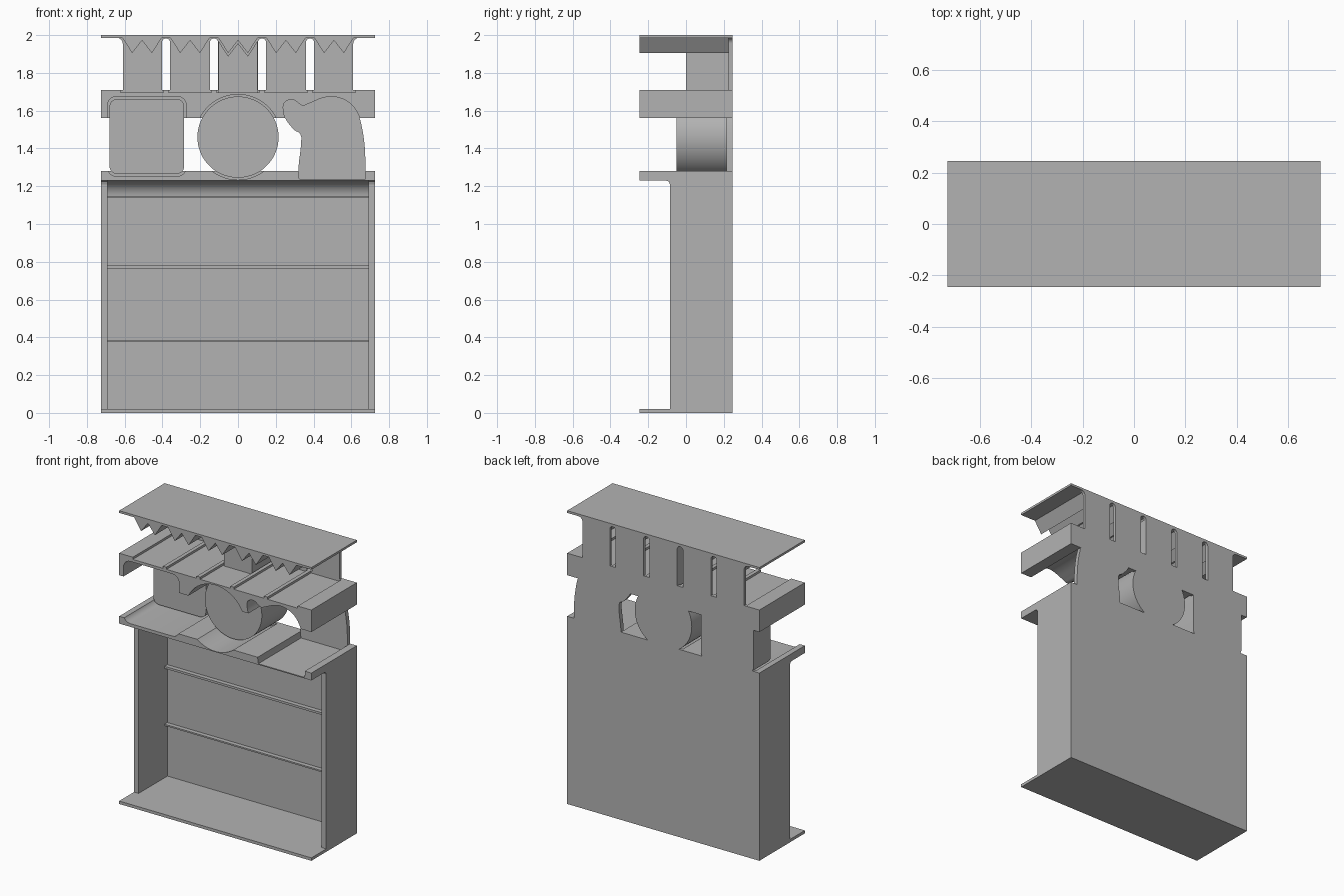
import bpy, bmesh, math
from mathutils import Vector

cube = bpy.data.objects.get("Cube")
if cube:
    bpy.data.objects.remove(cube, do_unlink=True)

grey = bpy.data.materials.new("light_grey")
grey.use_nodes = True
colour = (0.45, 0.45, 0.45, 1)
grey.diffuse_color = colour
grey.node_tree.nodes["Principled BSDF"].inputs["Base Color"].default_value = colour

FRONT, BACK, INNER = -0.245, 0.245, 0.225
HALF = 0.725


def prism(name, outline, start, end, axis="y"):
    """Extrude a closed outline: (x, z) along y, or (y, z) along x."""
    place = (lambda p, t: (p[0], t, p[1])) if axis == "y" else (lambda p, t: (t, p[0], p[1]))
    bm = bmesh.new()
    face = bm.faces.new([bm.verts.new(place(p, start)) for p in outline])
    step = Vector(place((0, 0), end - start))
    new = bmesh.ops.extrude_face_region(bm, geom=[face])["geom"]
    bmesh.ops.translate(bm, vec=step, verts=[v for v in new if isinstance(v, bmesh.types.BMVert)])
    bmesh.ops.recalc_face_normals(bm, faces=bm.faces)
    mesh = bpy.data.meshes.new(name)
    bm.to_mesh(mesh)
    bm.free()
    mesh.materials.append(grey)
    obj = bpy.data.objects.new(name, mesh)
    bpy.context.collection.objects.link(obj)
    return obj


def rect(x0, x1, z0, z1):
    return [(x0, z0), (x1, z0), (x1, z1), (x0, z1)]


def arc(cx, cz, r, a0, a1, n):
    angles = [math.radians(a0 + (a1 - a0) * i / n) for i in range(n + 1)]
    return [(cx + r * math.cos(a), cz + r * math.sin(a)) for a in angles]


def rounded(x0, x1, z0, z1, r):
    return (arc(x0 + r, z0 + r, r, 180, 270, 6) + arc(x1 - r, z0 + r, r, 270, 360, 6)
            + arc(x1 - r, z1 - r, r, 0, 90, 6) + arc(x0 + r, z1 - r, r, 90, 180, 6))


def spline(points, n=4):
    """Smooth open curve through the points."""
    p = [Vector(q) for q in points]
    p = [p[0]] + p + [p[-1]]
    out = []
    for a, b, c, d in zip(p, p[1:], p[2:], p[3:]):
        for i in range(n):
            t = i / n
            out.append(b + ((c - a) * t + (2 * a - 5 * b + 4 * c - d) * t * t
                            + (3 * b - a - 3 * c + d) * t ** 3) / 2)
    return out + [p[-1]]


def carve(obj, outlines, start, end):
    for outline in outlines:
        cutter = prism("cutter", outline, start, end)
        cutter.hide_render = True
        mod = obj.modifiers.new("cut", "BOOLEAN")
        mod.operation, mod.solver, mod.object = "DIFFERENCE", "EXACT", cutter
        bpy.context.view_layer.objects.active = obj
        bpy.ops.object.modifier_apply(modifier=mod.name)
        bpy.data.objects.remove(cutter, do_unlink=True)


def smooth(obj):
    bpy.ops.object.select_all(action="DESELECT")
    obj.select_set(True)
    bpy.context.view_layer.objects.active = obj
    bpy.ops.object.shade_smooth_by_angle(angle=math.radians(30))


# Lower cabinet
prism("base_plate", rect(-HALF, HALF, 0, 0.02), FRONT, BACK)
prism("lower_back_panel", rect(-HALF, HALF, 0.02, 1.23), INNER, BACK)
for side, s in (("left", 1), ("right", -1)):
    prism(side + "_wall", rect(s * 0.69, s * HALF, 0.02, 1.23), -0.085, INNER)
    prism(side + "_wall_fillet", [(-0.085, 1.23), (-0.105, 1.23), (-0.091, 1.225), (-0.085, 1.21)],
          s * 0.69, s * HALF, "x")
prism("lower_rib", rect(-0.69, 0.69, 0.375, 0.385), 0.195, INNER)
prism("upper_rib", rect(-0.69, 0.69, 0.765, 0.78), 0.195, INNER)
cove = arc(0.125, 1.14, 0.09, 0, 90, 10) + [(INNER, 1.23)]
smooth(prism("ceiling_cove", cove, -0.69, 0.69, "x"))
prism("cove_lip", rect(-0.69, 0.69, 1.138, 1.146), 0.2, INNER)

# Outlines of the three display shapes
figure = spline([(0.325, 1.237), (0.32, 1.3), (0.335, 1.46), (0.295, 1.5), (0.25, 1.56),
                 (0.24, 1.63), (0.265, 1.655), (0.3, 1.655), (0.34, 1.627), (0.38, 1.64),
                 (0.44, 1.665), (0.5, 1.675), (0.57, 1.655), (0.62, 1.61), (0.65, 1.54),
                 (0.67, 1.42), (0.675, 1.3), (0.675, 1.237)])
disc = arc(0, 1.46, 0.215, 0, 354, 59)
disc_channel = arc(0, 1.46, 0.226, 0, 354, 59)
block = rounded(-0.68, -0.285, 1.265, 1.662, 0.04)
block_channel = rounded(-0.692, -0.273, 1.252, 1.676, 0.05)

smooth(prism("display_figure", figure, INNER - 0.01, BACK))
smooth(prism("display_cylinder", disc, -0.05, BACK))
smooth(prism("display_block", block, 0.06, BACK))

# Shelf and bar with matching channels
channels = [block_channel, disc_channel, figure]
shelf = prism("middle_shelf", rect(-HALF, HALF, 1.23, 1.28), FRONT, BACK)
carve(shelf, channels, FRONT - 0.1, INNER)
smooth(shelf)

centres = [i * 0.254 for i in range(-2, 3)]
bar = prism("upper_bar", rect(-HALF, HALF, 1.56, 1.71), FRONT, BACK)
carve(bar, channels + [rect(c - 0.114, c + 0.114, 1.695, 1.8) for c in centres], FRONT - 0.1, INNER)
smooth(bar)

# Slotted upper back panel, flaring into the top plate
right_edge = [(0.61, 1.70)] + arc(0.64, 1.955, 0.03, 180, 90, 6)
panel = prism("upper_back_panel", right_edge + [(-x, z) for x, z in reversed(right_edge)], INNER, BACK)
slots = [[(x - 0.022, 1.71), (x + 0.022, 1.71)] + arc(x, 1.96, 0.022, 0, 180, 10)
         for x in (-0.381, -0.127, 0.127, 0.381)]
carve(panel, slots, 0.1, 0.4)
smooth(panel)

# Top plate with pairs of hanging teeth
prism("top_plate", rect(-HALF, HALF, 1.985, 2), FRONT, BACK)
for i, c in enumerate(centres):
    teeth = [(c - 0.104, 1.985), (c - 0.052, 1.905), (c, 1.972), (c + 0.052, 1.905), (c + 0.104, 1.985)]
    prism(f"teeth_{i + 1}", teeth, FRONT, INNER)

# Centre display piece with a notched top
notched = [(-0.104, 1.695), (0.104, 1.695), (0.104, 1.97), (0.052, 1.89), (0, 1.957),
           (-0.052, 1.89), (-0.104, 1.97)]
prism("centre_display", notched, 0, INNER)
